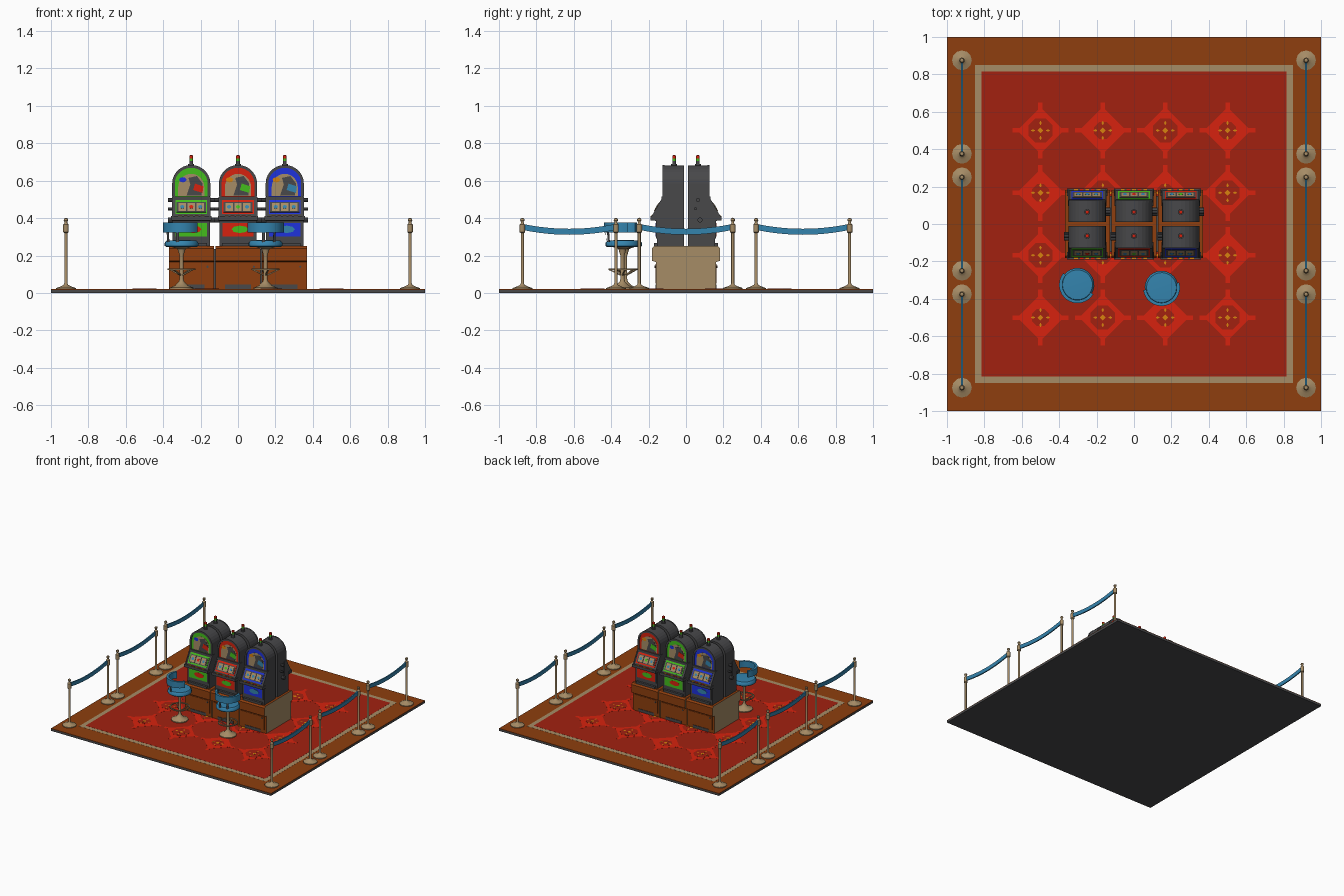
import bpy, bmesh, math
from mathutils import Matrix, Vector

if "Cube" in bpy.data.objects:
    bpy.data.objects.remove(bpy.data.objects["Cube"])

def lin(c):
    c /= 255
    return c / 12.92 if c <= 0.04045 else ((c + 0.055) / 1.055) ** 2.4

MATS = {}
for n, c in {"wood brown": (142, 62, 14), "dark grey": (72, 72, 74), "brass tan": (166, 140, 102),
             "carpet red": (162, 33, 16), "bright red": (215, 34, 14), "fabric blue": (52, 132, 174),
             "green": (68, 190, 28), "vivid blue": (30, 50, 220), "gold": (215, 130, 15)}.items():
    m = bpy.data.materials.new(n)
    m.diffuse_color = (*[lin(v) for v in c], 1)
    m.use_nodes = True
    m.node_tree.nodes["Principled BSDF"].inputs["Base Color"].default_value = m.diffuse_color
    MATS[n] = m

def finish(name, bm, mat, M=Matrix(), smooth=False):
    bmesh.ops.recalc_face_normals(bm, faces=bm.faces)
    bm.transform(M)
    me = bpy.data.meshes.new(name)
    bm.to_mesh(me)
    bm.free()
    ob = bpy.data.objects.new(name, me)
    bpy.context.collection.objects.link(ob)
    me.materials.append(MATS[mat])
    if smooth:
        bpy.context.view_layer.objects.active = ob
        bpy.ops.object.select_all(action='DESELECT')
        ob.select_set(True)
        bpy.ops.object.shade_smooth_by_angle(angle=math.radians(40))
    return ob

def prism(name, pts, o, u, v, t, mat, M=Matrix()):
    """Outline in the plane (o, u, v), extruded by t along u x v."""
    o, u, v = Vector(o), Vector(u).normalized(), Vector(v).normalized()
    bm = bmesh.new()
    f = bm.faces.new([bm.verts.new(o + u * a + v * b) for a, b in pts])
    r = bmesh.ops.extrude_face_region(bm, geom=[f])
    d = u.cross(v) * t
    for g in r["geom"]:
        if isinstance(g, bmesh.types.BMVert):
            g.co += d
    return finish(name, bm, mat, M)

def rect(x0, x1, y0, y1):
    return [(x0, y0), (x1, y0), (x1, y1), (x0, y1)]

def ngon(cx, cy, rx, ry=None, n=8, a0=0.0):
    ry = ry or rx
    return [(cx + rx * math.cos(a0 + 2 * math.pi * i / n), cy + ry * math.sin(a0 + 2 * math.pi * i / n)) for i in range(n)]

def box(name, x, y, z, mat, M=Matrix()):
    return prism(name, rect(x[0], x[1], y[0], y[1]), (0, 0, z[0]), (1, 0, 0), (0, 1, 0), z[1] - z[0], mat, M)

def lathe(name, prof, mat, M, n=16):
    bm = bmesh.new()
    vs = [bm.verts.new((r, 0, z)) for r, z in prof]
    es = [bm.edges.new(p) for p in zip(vs, vs[1:])]
    bmesh.ops.spin(bm, geom=vs + es, cent=(0, 0, 0), axis=(0, 0, 1), angle=2 * math.pi, steps=n)
    bmesh.ops.remove_doubles(bm, verts=bm.verts, dist=1e-5)
    return finish(name, bm, mat, M, True)

def strip(name, path, w, h, mat, M=Matrix(), closed=False):
    """Rectangular section (w sideways, h tall) swept along a path."""
    bm = bmesh.new()
    P = [Vector(p) for p in path]
    n = len(P)
    rings = []
    for i, p in enumerate(P):
        a, b = (P[i - 1], P[(i + 1) % n]) if closed else (P[max(i - 1, 0)], P[min(i + 1, n - 1)])
        s = (b - a).cross(Vector((0, 0, 1))).normalized() * w / 2
        k = Vector((0, 0, h / 2))
        rings.append([bm.verts.new(p + q) for q in (s + k, k - s, -s - k, s - k)])
    for i in range(n if closed else n - 1):
        A, B = rings[i], rings[(i + 1) % n]
        for j in range(4):
            bm.faces.new((A[j], A[(j + 1) % 4], B[(j + 1) % 4], B[j]))
    if not closed:
        bm.faces.new(rings[0])
        bm.faces.new(rings[-1])
    return finish(name, bm, mat, M, True)

def T(x, y, z=0.0, a=0.0):
    return Matrix.Translation((x, y, z)) @ Matrix.Rotation(a, 4, 'Z')

X, Y, Z = (1, 0, 0), (0, 1, 0), (0, 0, 1)

# Floor slab with bordered, patterned carpet
box("floor_slab", (-1, 1), (-1, 1), (0, 0.016), "dark grey")
box("floor_border", (-1, 1), (-1, 1), (0.016, 0.02), "wood brown")
box("carpet_trim", (-.85, .85), (-.85, .85), (0.02, 0.0207), "brass tan")
box("carpet", (-.815, .815), (-.815, .815), (0.0207, 0.0214), "carpet red")
for i in range(4):
    for j in range(4):
        M = T(-0.5 + i / 3, -0.5 + j / 3)
        big = (i + j) % 2 == 1
        prism("carpet_diamond", ngon(0, 0, 0.125, n=4), (0, 0, .0214), X, Y, .0006, "bright red", M)
        prism("carpet_medallion", ngon(0, 0, 0.07 if big else 0.05, a0=math.pi / 8), (0, 0, .022), X, Y, .0006, "carpet red", M)
        prism("carpet_flower", ngon(0, 0, 0.016, n=4), (0, 0, .0226), X, Y, .0006, "gold", M)
        for k in range(4):
            R = M @ Matrix.Rotation(k * math.pi / 2, 4, 'Z')
            prism("carpet_petal", ngon(0.04, 0, 0.012, 0.007, 4), (0, 0, .0226), X, Y, .0006, "gold", R)
            prism("carpet_stripe", rect(.11, .15, -.012, .012), (0, 0, .0214), X, Y, .0006, "bright red", R)

# Cabinet base: three blocks, tan ends
half = [(.16, .02), (.16, .165), (.183, .172), (.183, .238), (.17, .25)]
prof = half + [(-y, z) for y, z in reversed(half)]
for cx in (-.248, 0, .248):
    ob = prism("base_cabinet", prof, (cx - .121, 0, 0), Y, Z, .242, "wood brown")
    ob.data.materials.append(MATS["brass tan"])
    for f in ob.data.polygons:
        if abs(f.normal.x) > .9:
            f.material_index = 1
    for a in (0, math.pi):
        M = T(cx, 0, 0, a)
        prism("kick_plate", rect(-.07, .07, .022, .045), (0, -.16, 0), X, Z, .004, "dark grey", M)
        prism("base_door", rect(-.105, .105, .05, .155), (0, -.16, 0), X, Z, .004, "wood brown", M)
        prism("door_lock", ngon(.085, .14, .006), (0, -.164, 0), X, Z, .004, "dark grey", M)
box("base_core", (-.36, .36), (-.15, .15), (.02, .235), "dark grey")

def arch(w, z0, zc, h, n=14):
    return [(-w, z0), (w, z0)] + [(w * math.cos(math.pi * i / n), zc + h * math.sin(math.pi * i / n)) for i in range(n + 1)]

# Slot machines
def machine(M, main, art, accent):
    low = [(-.012, .24), (-.155, .24), (-.157, .385), (-.178, .39), (-.178, .412), (-.12, .512), (-.012, .512)]
    prism("machine_body", low, (-.1, 0, 0), Y, Z, .2, "dark grey", M)
    prism("machine_top", arch(.1, .505, .585, .097), (0, -.012, 0), X, Z, .104, "dark grey", M)
    # arched rim around the top glass
    o, i = arch(.102, .515, .585, .099), arch(.088, .515, .585, .084)
    for k in range(1, len(o)):
        a, b = k, (k + 1) % len(o)
        prism("glass_rim", [o[a], o[b], i[b], i[a]], (0, -.116, 0), X, Z, .009, "dark grey", M)
    # top glass and its painted shapes
    prism("top_glass", arch(.088, .512, .585, .084), (0, -.116, 0), X, Z, .003, main, M)
    prism("glass_panel", arch(.07, .518, .565, .072), (0, -.119, 0), X, Z, .001, "brass tan", M)
    prism("glass_figure", [(-.025, .52), (.055, .52), (.06, .585), (.03, .625), (-.015, .615), (-.005, .58)],
          (0, -.12, 0), X, Z, .001, "dark grey", M)
    prism("glass_accent", [(.01, .55), (.06, .535), (.065, .57), (.02, .585)], (0, -.121, 0), X, Z, .001, art, M)
    prism("glass_spot", ngon(-.045, .605, .02, .014), (0, -.12, 0), X, Z, .001, accent, M)
    prism("glass_bar", rect(-.098, .098, .496, .515), (0, -.116, 0), X, Z, .014, "dark grey", M)
    # sloped reel window
    v = (0, .058, .1)
    so = (0, -.178, .412)
    prism("reel_panel", rect(-.085, .085, .01, .095), so, X, v, .003, main, M)
    prism("reel_window", rect(-.078, .078, .02, .082), so, X, v, .005, "dark grey", M)
    for k in (-1, 0, 1):
        prism("reel", rect(k * .048 - .02, k * .048 + .02, .026, .076), so, X, v, .008, "brass tan", M)
        prism("reel_symbol", ngon(k * .048, .051, .011), so, X, v, .009, "fabric blue" if k else art, M)
    for s in (-1, 1):
        prism("side_cheek", low[2:6] + [(-.09, .512), (-.09, .385)], (s * .1 - .004, -.005, 0), Y, Z, .008, "dark grey", M)
    # button deck
    box("button_deck", (-.108, .108), (-.19, -.15), (.388, .41), "dark grey", M)
    for k in range(5):
        box("button", (k * .03 - .07, k * .03 - .05), (-.188, -.179), (.41, .414), ("gold", "bright red")[k % 2], M)
    # lower glass and coin tray
    prism("belly_frame", rect(-.092, .092, .292, .384), (0, -.155, 0), X, Z, .006, "dark grey", M)
    prism("belly_glass", rect(-.083, .083, .302, .375), (0, -.161, 0), X, Z, .002, main, M)
    prism("belly_art", ngon(.01, .34, .045, .02), (0, -.163, 0), X, Z, .001, art, M)
    box("coin_tray", (-.085, .085), (-.172, -.15), (.25, .268), "dark grey", M)
    # signal light
    L = M @ T(0, -.064)
    lathe("light_base", [(0, .675), (.016, .675), (.016, .69), (0, .69)], "dark grey", L, 10)
    for z, c in ((.69, "dark grey"), (.704, "green"), (.72, "bright red")):
        lathe("signal_light", [(0, z), (.01, z), (.01, z + .015), (0, z + .018)], c, L, 10)
    # side knobs
    for y, z, r in ((-.064, .497, .011), (-.075, .39, .014), (-.05, .45, .008)):
        prism("side_knob", ngon(y, z, r), (-.125, 0, 0), Y, Z, .03, "dark grey", M)

green = ("green", "bright red", "vivid blue")
red = ("bright red", "green", "gold")
blue = ("vivid blue", "fabric blue", "gold")
for x, c in ((-.25, green), (0, red), (.25, blue)):
    machine(T(x, 0), *c)
for x, c in ((-.25, blue), (0, green), (.25, red)):
    machine(T(x, 0, 0, math.pi), *c)

def arc(r, a0, a1, z, n):
    return [(r * math.cos(a0 + (a1 - a0) * i / n), r * math.sin(a0 + (a1 - a0) * i / n), z) for i in range(n + 1)]

# Stools, local backrest towards +x
for x, y, deg in ((-.302, -.325, 235), (.147, -.34, 282)):
    M = T(x, y, 0, math.radians(deg))
    lathe("stool_base", [(0, .02), (.064, .02), (.064, .028), (.035, .04), (.015, .06), (.011, .075),
                         (.011, .2), (.022, .235), (.05, .245), (0, .245)], "brass tan", M)
    lathe("stool_seat", [(0, .245), (.082, .245), (.09, .252), (.09, .268), (.08, .28), (0, .284)], "fabric blue", M, 24)
    strip("foot_ring", arc(.072, 0, 2 * math.pi, .126, 20)[:-1], .008, .008, "brass tan", M, True)
    for k in range(4):
        strip("foot_spoke", [(.008, 0, .095), (.072, 0, .125)], .007, .007, "brass tan", M @ T(0, 0, 0, k * math.pi / 2))
    strip("backrest", arc(.09, -1.65, 1.65, .35, 16), .017, .052, "fabric blue", M)
    for s in (-.35, .35):
        strip("backrest_bar", [(.085, 0, .26), (.092, .001, .34)], .016, .012, "dark grey", M @ T(0, 0, 0, s))

# Rope barriers: posts in pairs with a sagging band
for x in (-.92, .92):
    for cy in (-.625, 0, .625):
        for y in (cy - .25, cy + .25):
            lathe("barrier_post", [(0, .02), (.053, .02), (.053, .026), (.03, .034), (.012, .043), (.0085, .05), (.0085, .32),
                                   (.015, .325), (.015, .365), (.008, .372), (.007, .38), (.012, .388), (.01, .397), (0, .402)],
                  "brass tan", T(x, y), 12)
        path = [(x, cy + .24 * t / 6, .327 + .024 * (t / 6) ** 2) for t in range(-6, 7)]
        strip("barrier_rope", path, .009, .032, "fabric blue")
